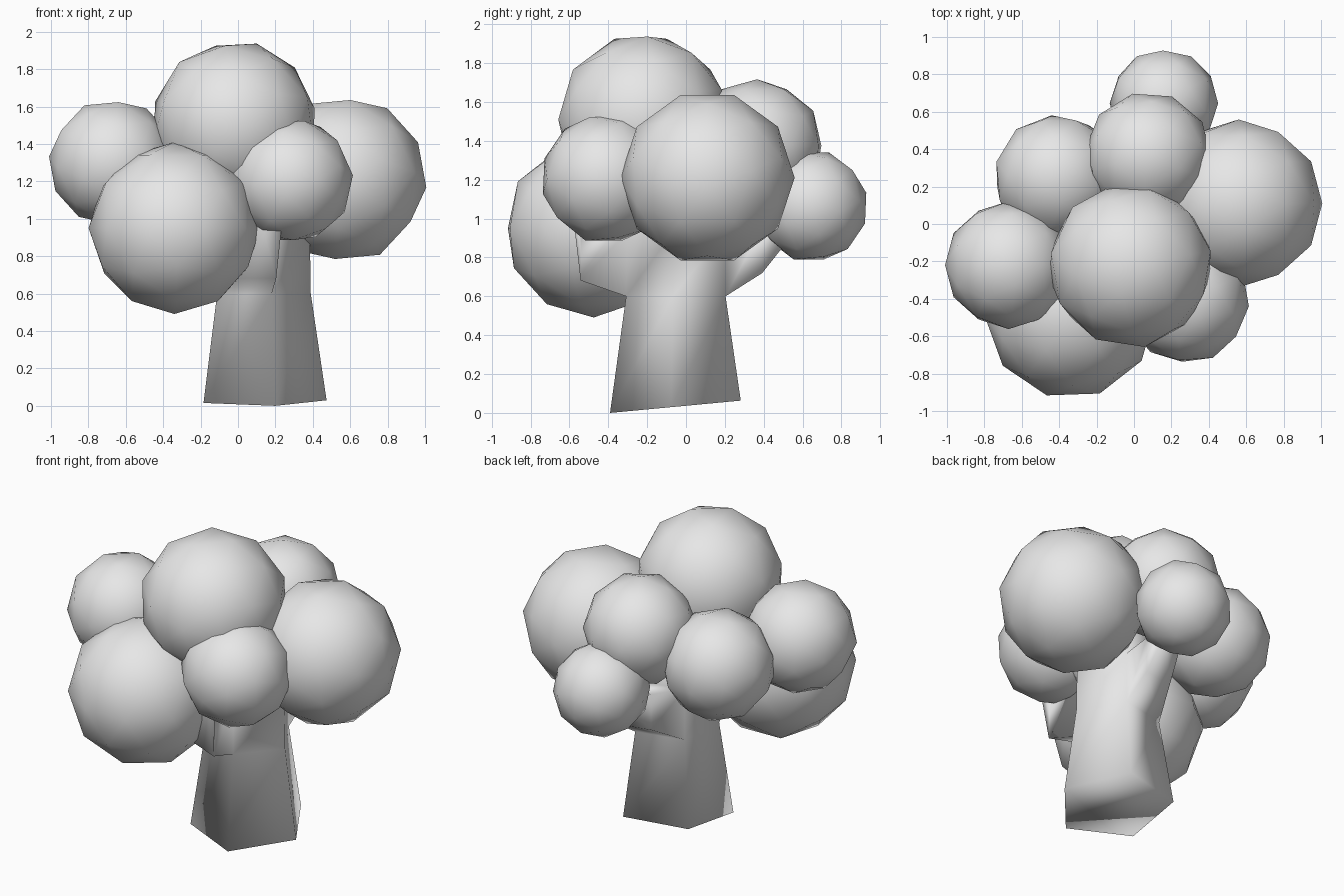
import bpy, bmesh, math
from mathutils import Vector, Matrix

cube = bpy.data.objects.get("Cube")
if cube:
    bpy.data.objects.remove(cube, do_unlink=True)

# One plain grey for the whole tree
grey = bpy.data.materials.new("plain grey")
grey.use_nodes = True
GREY = (0.8, 0.8, 0.8, 1)
grey.diffuse_color = GREY
grey.node_tree.nodes["Principled BSDF"].inputs["Base Color"].default_value = GREY


def finish(name, bm):
    """Turn a bmesh into a smooth-shaded object."""
    bmesh.ops.recalc_face_normals(bm, faces=bm.faces)
    mesh = bpy.data.meshes.new(name)
    bm.to_mesh(mesh)
    bm.free()
    mesh.materials.append(grey)
    mesh.shade_smooth()
    obj = bpy.data.objects.new(name, mesh)
    bpy.context.collection.objects.link(obj)
    return obj


def leaf_ball(name, centre, radius, tilt, turn):
    """Low-poly ball of foliage."""
    bm = bmesh.new()
    rot = Matrix.Rotation(math.radians(turn), 4, "Z") @ Matrix.Rotation(math.radians(tilt), 4, "Y")
    bmesh.ops.create_icosphere(bm, subdivisions=2, radius=radius * 1.02,
                               matrix=Matrix.Translation(centre) @ rot)
    finish(name, bm)


# Foliage: name, centre, radius, tilt, turn
for ball in [
    ("foliage_top", (-0.02, -0.22, 1.51), 0.435, 16, 10),
    ("foliage_left", (0.56, 0.11, 1.21), 0.44, 32, 0),
    ("foliage_front_right", (-0.34, -0.475, 0.95), 0.45, 0, 20),
    ("foliage_front_left", (0.28, -0.41, 1.205), 0.33, 32, 25),
    ("foliage_right", (-0.67, -0.22, 1.30), 0.335, 32, 0),
    ("foliage_back_right", (-0.41, 0.245, 1.225), 0.335, 16, 40),
    ("foliage_back_middle", (0.075, 0.365, 1.375), 0.335, 0, 50),
    ("foliage_back_low", (0.16, 0.645, 1.065), 0.285, 32, 30),
]:
    leaf_ball(*ball)

# Trunk: five-sided tapered loft with a slightly sloping base
bm = bmesh.new()
SIDES = 5
rings = []
for height, radius in [(0, 0.355), (0.6, 0.27), (0.93, 0.265), (1.35, 0.2)]:
    ring = []
    for i in range(SIDES):
        a = math.radians(-77 + 360 / SIDES * i)
        x, y = 0.12 + radius * math.cos(a), -0.045 + radius * math.sin(a)
        lift = 0.094 * (y + 0.39) if height == 0 else 0
        ring.append(bm.verts.new((x, y, height + lift)))
    rings.append(ring)
walls = {}
for level, (low, high) in enumerate(zip(rings, rings[1:])):
    for i in range(SIDES):
        j = (i + 1) % SIDES
        walls[level, i] = bm.faces.new((low[i], low[j], high[j], high[i]))
bm.faces.new(rings[0])
bm.faces.new(rings[-1])
bm.normal_update()


def branch(face, steps):
    """Extrude a trunk wall outwards step by step, shrinking as it goes."""
    for offset, scale in steps:
        face = bmesh.ops.extrude_discrete_faces(bm, faces=[face])["faces"][0]
        middle = face.calc_center_median()
        for v in face.verts:
            v.co = middle + (v.co - middle) * scale + Vector(offset)


# Limbs reaching the front, back, left and right foliage
branch(walls[1, 4], [((0.06, -0.25, 0.04), 0.75), ((0.08, -0.06, 0.3), 0.6)])
branch(walls[1, 2], [((0.05, 0.2, 0.07), 0.7), ((0.02, 0.17, 0.17), 0.7)])
branch(walls[2, 0], [((0.2, -0.1, 0.05), 0.6)])
branch(walls[2, 1], [((0.2, 0.1, 0.05), 0.6)])
branch(walls[2, 3], [((-0.25, 0.02, 0.1), 0.6)])
finish("trunk", bm)
